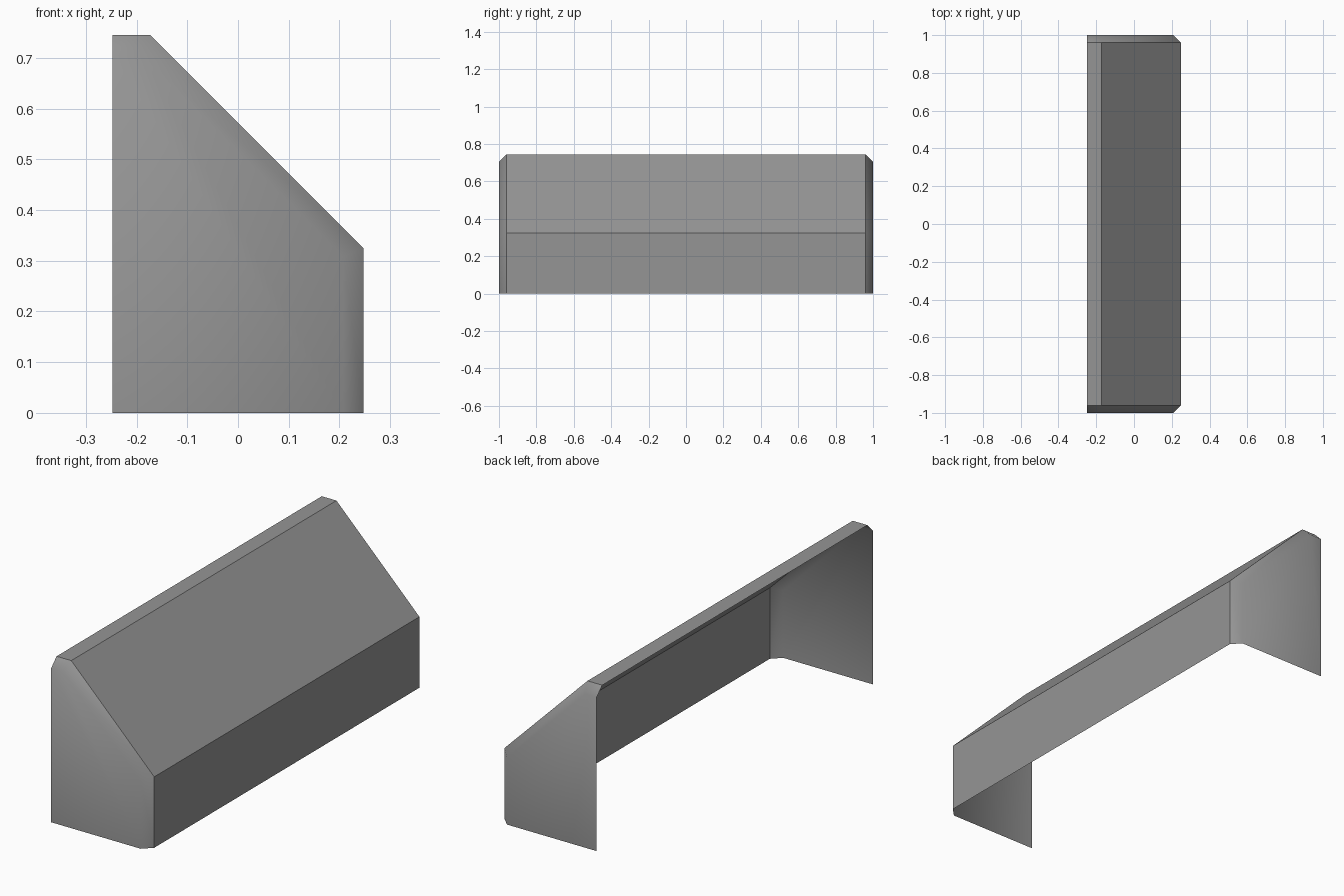
import bpy, bmesh

if "Cube" in bpy.data.objects:
    bpy.data.objects.remove(bpy.data.objects["Cube"])

# Dimensions
HX, HY, TOP, CHAMFER = 0.2475, 1.0, 0.745, 0.04

# Open cross-section (x, z): back top edge, slope top, slope bottom, front foot
OUTER = [(-HX, TOP), (-0.173, TOP), (HX, 0.325), (HX, 0.0)]
# The same section offset inward for the end panels
INNER = [(-HX, TOP - CHAMFER), (-0.19, TOP - CHAMFER),
         (HX - CHAMFER, 0.308), (HX - CHAMFER, 0.0)]

bm = bmesh.new()


def ring(profile, y):
    return [bm.verts.new((x, y, z)) for x, z in profile]


rings = [ring(INNER, -HY), ring(OUTER, -HY + CHAMFER),
         ring(OUTER, HY - CHAMFER), ring(INNER, HY)]

# Long flat panels (middle span) and smooth chamfers (end spans)
for span in range(3):
    a, b = rings[span], rings[span + 1]
    for i in range(3):
        face = bm.faces.new((a[i], a[i + 1], b[i + 1], b[i]))
        face.smooth = span != 1

# End panels; back and underside stay open
for verts, y in ((rings[0], -HY), (rings[3], HY)):
    loop = verts + [bm.verts.new((-HX, y, 0.0))]
    face = bm.faces.new(loop[::-1] if y < 0 else loop)
    face.smooth = True

mesh = bpy.data.meshes.new("sloped_cover")
bm.to_mesh(mesh)
bm.free()

# Single grey finish
grey = bpy.data.materials.new("mid grey")
grey.diffuse_color = (0.3, 0.3, 0.3, 1.0)
grey.use_nodes = True
grey.node_tree.nodes["Principled BSDF"].inputs["Base Color"].default_value = grey.diffuse_color
mesh.materials.append(grey)

cover = bpy.data.objects.new("sloped_cover", mesh)
bpy.context.collection.objects.link(cover)
